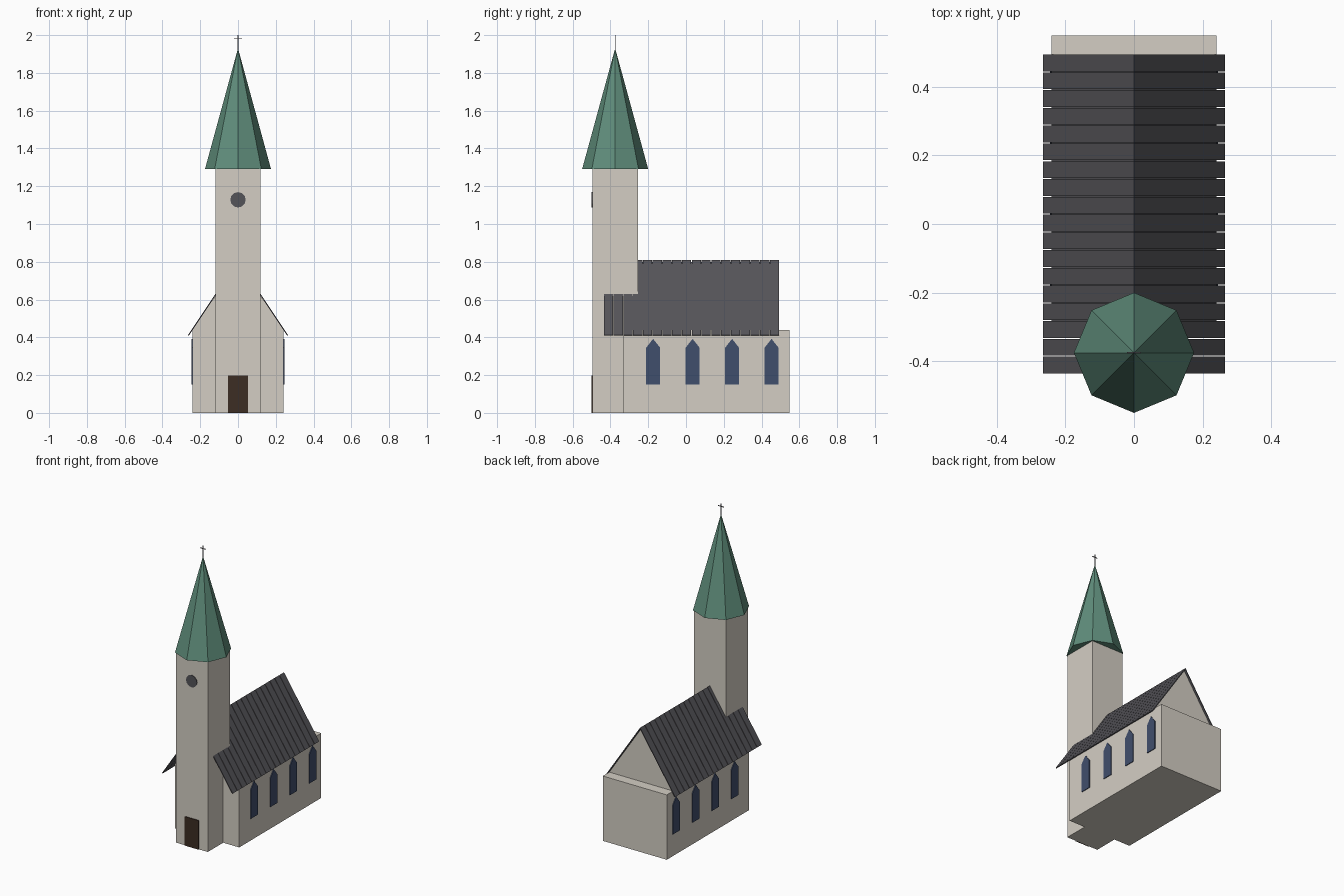
import bpy, bmesh, math
from mathutils import Matrix, Vector

if "Cube" in bpy.data.objects:
    bpy.data.objects.remove(bpy.data.objects["Cube"], do_unlink=True)


def material(name, rgb):
    col = [((c / 255 + 0.055) / 1.055) ** 2.4 for c in rgb] + [1.0]
    m = bpy.data.materials.new(name)
    m.use_nodes = True
    m.diffuse_color = col
    bsdf = next(n for n in m.node_tree.nodes if n.type == 'BSDF_PRINCIPLED')
    bsdf.inputs["Base Color"].default_value = col
    return m


PLASTER = material("plaster", (212, 206, 196))
SLATE = material("dark slate", (84, 83, 88))
COPPER = material("green copper", (95, 141, 123))
GLASS = material("blue glass", (64, 78, 108))
WOOD = material("dark wood", (60, 45, 35))


def finish(name, bm, *mats):
    bmesh.ops.recalc_face_normals(bm, faces=bm.faces)
    mesh = bpy.data.meshes.new(name)
    bm.to_mesh(mesh)
    bm.free()
    for m in mats:
        mesh.materials.append(m)
    ob = bpy.data.objects.new(name, mesh)
    bpy.context.collection.objects.link(ob)
    return ob


def add_box(bm, lo, hi):
    lo, hi = Vector(lo), Vector(hi)
    mat = Matrix.Translation((lo + hi) / 2) @ Matrix.Diagonal((*(hi - lo), 1))
    bmesh.ops.create_cube(bm, size=1, matrix=mat)


def box(name, lo, hi, mat):
    bm = bmesh.new()
    add_box(bm, lo, hi)
    return finish(name, bm, mat)


def add_prism(bm, points, offset):
    # Extrude a planar outline along an offset vector
    face = bm.faces.new([bm.verts.new(p) for p in points])
    ext = bmesh.ops.extrude_face_region(bm, geom=[face], use_keep_orig=True)
    moved = [v for v in ext["geom"] if isinstance(v, bmesh.types.BMVert)]
    bmesh.ops.translate(bm, verts=moved, vec=offset)


HALF = 0.24          # half width of the nave
WALL_TOP = 0.44
NAVE_FRONT, NAVE_BACK = -0.33, 0.549
TOWER_Y, TOWER_R, TOWER_TOP = -0.375, 0.12, 1.29

# Nave walls and tower shaft
box("nave_walls", (-HALF, NAVE_FRONT, 0), (HALF, NAVE_BACK, WALL_TOP), PLASTER)
box("tower", (-TOWER_R, TOWER_Y - TOWER_R, 0),
    (TOWER_R, TOWER_Y + TOWER_R, TOWER_TOP), PLASTER)

# Gable block: plaster ends, slate slopes
bm = bmesh.new()
add_prism(bm, [(-HALF, NAVE_FRONT, WALL_TOP), (HALF, NAVE_FRONT, WALL_TOP),
               (0, NAVE_FRONT, 0.798)], (0, 0.48 - NAVE_FRONT, 0))
bm.normal_update()
for f in bm.faces:
    f.material_index = 1 if abs(f.normal.x) > 0.5 else 0
finish("gable_block", bm, PLASTER, SLATE)

# Roof of narrow slate strips with fine gaps, each bent over the ridge
ROOF_FRONT, ROOF_BACK, STRIPS, GAP = -0.435, 0.493, 18, 0.003
pitch = (ROOF_BACK - ROOF_FRONT + GAP) / STRIPS
bm = bmesh.new()
for i in range(STRIPS):
    y = ROOF_FRONT + i * pitch
    outline = [(-0.265, y, 0.412), (0, y, 0.81), (0.265, y, 0.412),
               (0.26, y, 0.409), (0, y, 0.8), (-0.26, y, 0.409)]
    add_prism(bm, outline, (0, pitch - GAP, 0))
finish("roof_strips", bm, SLATE)

# Pointed side windows, mirrored left and right
for side, label in ((1, "left"), (-1, "right")):
    bm = bmesh.new()
    for i in range(4):
        y = -0.174 + i * 0.209
        x = side * (HALF - 0.002)
        outline = [(x, y - 0.037, 0.15), (x, y + 0.037, 0.15),
                   (x, y + 0.037, 0.345), (x, y, 0.392), (x, y - 0.037, 0.345)]
        add_prism(bm, outline, (side * 0.007, 0, 0))
    finish(label + "_windows", bm, GLASS)

# Door and round window on the tower front
front = TOWER_Y - TOWER_R
box("door", (-0.052, front - 0.005, 0), (0.052, front + 0.002, 0.197), WOOD)
bm = bmesh.new()
bmesh.ops.create_cone(bm, cap_ends=True, segments=12, radius1=0.041, radius2=0.041,
                      depth=0.006,
                      matrix=Matrix.Translation((0, front - 0.001, 1.128))
                      @ Matrix.Rotation(math.pi / 2, 4, 'X'))
finish("round_window", bm, SLATE)

# Eight-sided spire
bm = bmesh.new()
bmesh.ops.create_cone(bm, cap_ends=True, segments=8, radius1=0.175, radius2=0.0,
                      depth=0.64,
                      matrix=Matrix.Translation((0, TOWER_Y, TOWER_TOP + 0.32)))
bmesh.ops.remove_doubles(bm, verts=bm.verts, dist=0.0001)
finish("spire", bm, COPPER)

# Cross on the tip
bm = bmesh.new()
t = 0.002
add_box(bm, (-t, TOWER_Y - t, 1.915), (t, TOWER_Y + t, 2.0))
add_box(bm, (-0.02, TOWER_Y - t, 1.979), (0.02, TOWER_Y + t, 1.983))
finish("cross", bm, SLATE)
